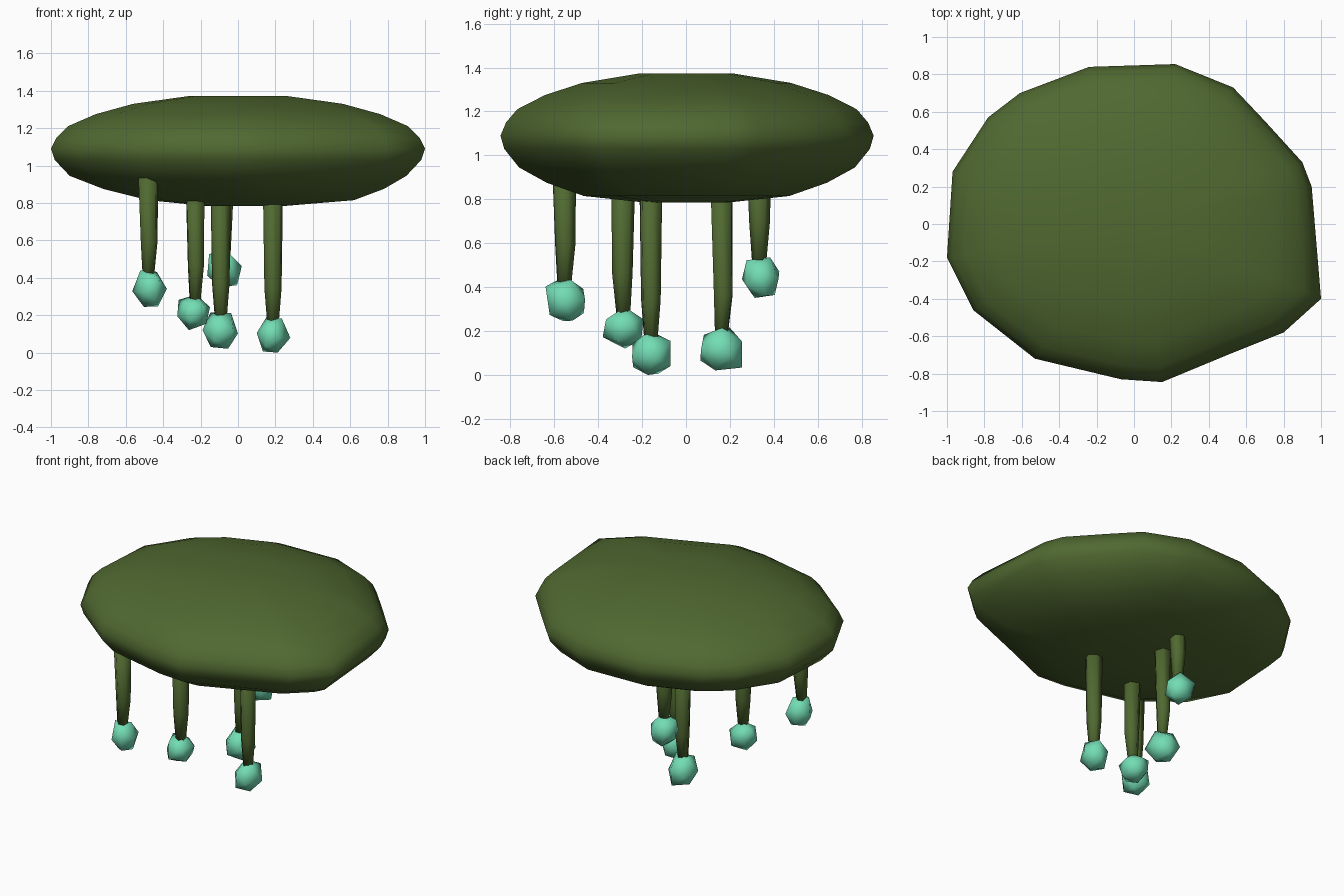
import bpy
import bmesh
import random
from math import cos, sin, tau
from mathutils import Vector, Euler

random.seed(4)
default_cube = bpy.data.objects.get("Cube")
if default_cube:
    bpy.data.objects.remove(default_cube, do_unlink=True)


def make_material(name, colour):
    material = bpy.data.materials.new(name)
    material.use_nodes = True
    material.diffuse_color = (*colour, 1)
    shader = material.node_tree.nodes["Principled BSDF"]
    shader.inputs["Base Color"].default_value = (*colour, 1)
    shader.inputs["Roughness"].default_value = 0.8
    return material


leaf_green = make_material("leaf green", (0.08, 0.14, 0.03))
mint = make_material("mint", (0.17, 0.72, 0.46))


def finish(bm, name, material):
    """Turn a bmesh into a smooth shaded object."""
    bmesh.ops.recalc_face_normals(bm, faces=bm.faces[:])
    for face in bm.faces:
        face.smooth = True
    mesh = bpy.data.meshes.new(name)
    bm.to_mesh(mesh)
    bm.free()
    mesh.materials.append(material)
    obj = bpy.data.objects.new(name, mesh)
    bpy.context.scene.collection.objects.link(obj)
    return obj


def loft(rings, name, material):
    """Skin a stack of rings and close both ends with a fan."""
    bm = bmesh.new()
    loops = [[bm.verts.new(point) for point in ring] for ring in rings]
    count = len(loops[0])
    for low, high in zip(loops, loops[1:]):
        for i in range(count):
            j = (i + 1) % count
            bm.faces.new((low[i], low[j], high[j], high[i]))
    for end in (loops[0], loops[-1]):
        bmesh.ops.poke(bm, faces=[bm.faces.new(end)])
    return finish(bm, name, material)


# Canopy: an uneven outline scaled through a lens-shaped profile
outline = [(-1, -.18), (-.97, .28), (-.78, .57), (-.61, .7), (-.24, .84),
           (.22, .855), (.53, .73), (.7, .55), (.9, .33), (.95, .2),
           (1, -.4), (.8, -.58), (.5, -.7), (.15, -.845), (-.07, -.83),
           (-.53, -.72), (-.86, -.46)]
# Each level: scale, height, sideways drift
levels = [(.22, .785, .04), (.55, .815, .07), (.75, .875, .03),
          (.9, .945, 0), (.98, 1.03, 0), (1, 1.09, 0), (.97, 1.15, 0),
          (.91, 1.21, 0), (.76, 1.275, 0), (.56, 1.33, 0), (.26, 1.372, 0)]
loft([[Vector((x * s + drift, y * s, z)) for x, y in outline]
      for s, z, drift in levels], "canopy", leaf_green)


def add_tendril(index, top, middle, bottom):
    """Six-sided tapering stalk through three points."""
    rings = []
    for centre, radius in ((top, .056), (middle, .047), (bottom, .03)):
        rings.append([Vector(centre) + Vector((cos(a), sin(a), 0)) * radius
                      for a in (tau * (k + .3 * index) / 6 for k in range(6))])
    loft(rings, f"tendril_{index}", leaf_green)


def add_bud(index, centre, size):
    """Small lumpy bud stretched to the given size."""
    bm = bmesh.new()
    bmesh.ops.create_icosphere(bm, subdivisions=1, radius=1)
    turn = Euler([random.uniform(0, tau) for _ in range(3)]).to_matrix()
    for vert in bm.verts:
        vert.co = turn @ vert.co * random.uniform(.8, 1.1)
    for axis in range(3):
        low = min(v.co[axis] for v in bm.verts)
        high = max(v.co[axis] for v in bm.verts)
        for vert in bm.verts:
            part = (vert.co[axis] - low) / (high - low) - .5
            vert.co[axis] = centre[axis] + part * size[axis]
    finish(bm, f"bud_{index}", mint)


# Hanging tendrils: root x and y, kink x and y, bud centre, bud size
hangers = [
    ((-.48, -.555), (-.475, -.55), (-.473, -.55, .342), (.185, .18, .195)),
    ((-.23, -.285), (-.225, -.29), (-.237, -.287, .215), (.175, .185, .19)),
    ((-.092, .16), (-.092, .17), (-.095, .16, .118), (.19, .19, .195)),
    ((.187, -.16), (.187, -.16), (.19, -.158, .095), (.18, .175, .19)),
    ((-.068, .333), (-.072, .335), (-.072, .34, .443), (.185, .17, .185)),
]
for number, (root, kink, bud, size) in enumerate(hangers, 1):
    kink_height = bud[2] + .25
    add_tendril(number, (*root, .96), (*kink, kink_height),
                (root[0], root[1], bud[2] + .04))
    add_bud(number, bud, size)
